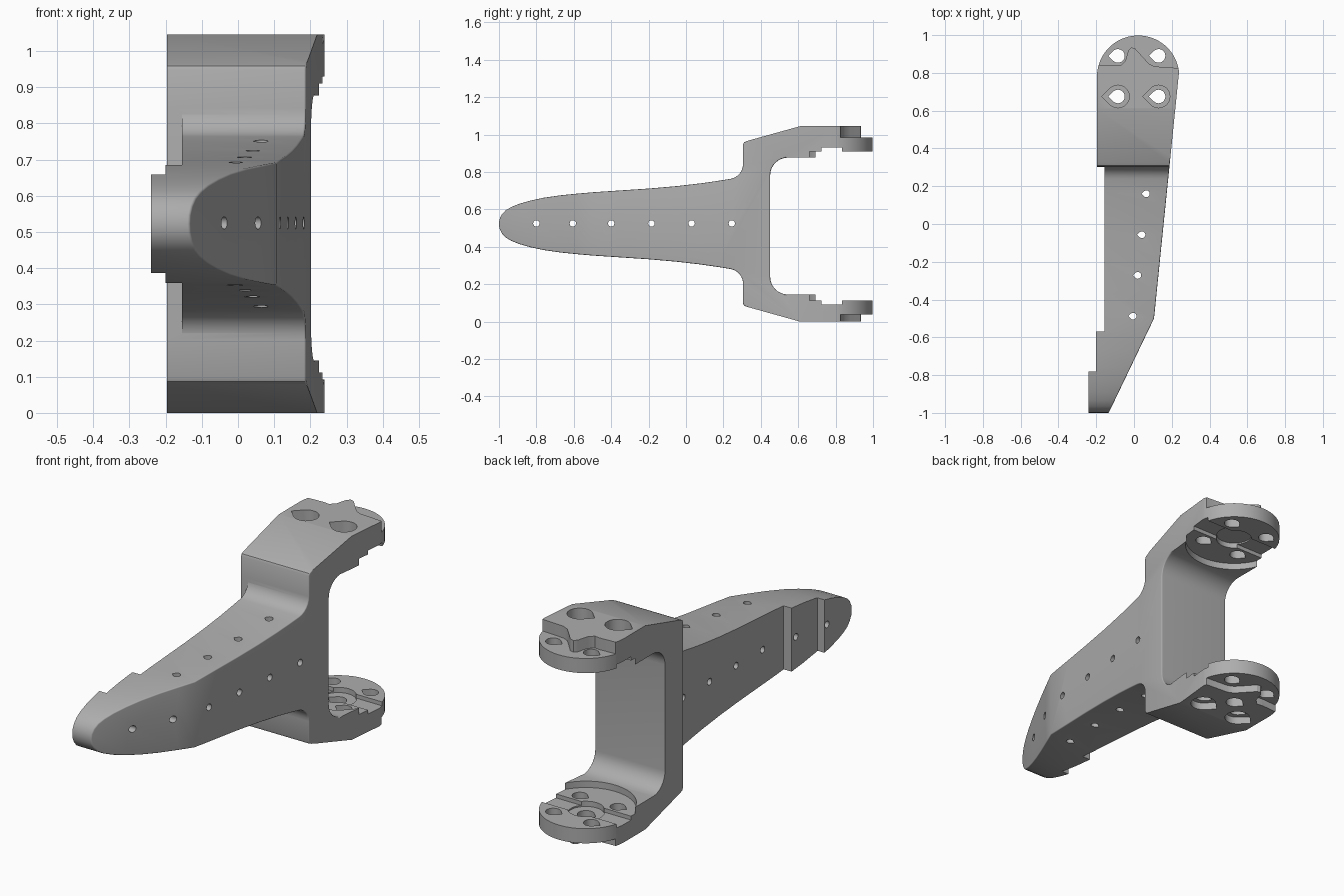
import bpy, bmesh, math
from mathutils import Vector

if "Cube" in bpy.data.objects:
    bpy.data.objects.remove(bpy.data.objects["Cube"], do_unlink=True)

grey = bpy.data.materials.new("matte grey")
grey.use_nodes = True
colour = (0.42, 0.42, 0.42, 1)
grey.diffuse_color = colour
grey.node_tree.nodes["Principled BSDF"].inputs["Base Color"].default_value = colour

DISC_X, DISC_Y = 0.022, 0.78


def right_x(y):
    """Slanted right flank, with a fold where the arm starts to taper."""
    return 0.106 + (y + 0.5) * (0.48 if y < -0.5 else 0.1015)


def to_object(name, bm):
    bmesh.ops.recalc_face_normals(bm, faces=bm.faces[:])
    mesh = bpy.data.meshes.new(name)
    bm.to_mesh(mesh)
    bm.free()
    mesh.materials.append(grey)
    obj = bpy.data.objects.new(name, mesh)
    bpy.context.collection.objects.link(obj)
    return obj


def prism(name, points, low, high, axis="z"):
    """Extrude a flat outline along z, or a (y, z) outline along x."""
    bm = bmesh.new()
    place = (lambda p, h: (p[0], p[1], h)) if axis == "z" else (lambda p, h: (h, p[0], p[1]))
    base = bm.faces.new([bm.verts.new(place(p, low)) for p in points])
    grown = bmesh.ops.extrude_face_region(bm, geom=[base])["geom"]
    move = Vector(place((0, 0), high - low))
    bmesh.ops.translate(bm, verts=[g for g in grown if isinstance(g, bmesh.types.BMVert)], vec=move)
    return to_object(name, bm)


def arc(cx, cy, r, start, end, steps):
    return [(cx + r * math.cos(math.radians(start + (end - start) * i / steps)),
             cy + r * math.sin(math.radians(start + (end - start) * i / steps)))
            for i in range(steps + 1)]


def circle(cx, cy, r, steps=32):
    return arc(cx, cy, r, 0, 360 - 360 / steps, steps - 1)


def teardrop(cx, cy, r):
    return arc(cx, cy, r, -135, 135, 18) + [(cx - 1.41 * r, cy)]


def combine(body, tool, operation="DIFFERENCE"):
    tool.hide_render = True
    mod = body.modifiers.new("cut", "BOOLEAN")
    mod.operation, mod.solver, mod.object = operation, "EXACT", tool
    bpy.context.view_layer.objects.active = body
    bpy.ops.object.modifier_apply(modifier=mod.name)
    bpy.data.objects.remove(tool, do_unlink=True)


# Side outline: arm, shoulders and open fork; heights are from the middle
MID, INNER_MID = 0.5225, 0.511
outer = [(-0.997, 0.025), (-0.985, 0.05), (-0.965, 0.072), (-0.935, 0.09), (-0.89, 0.108),
         (-0.83, 0.125), (-0.76, 0.14), (-0.67, 0.153), (-0.58, 0.162), (-0.5, 0.169),
         (-0.35, 0.179), (-0.2, 0.189), (-0.05, 0.202), (0.08, 0.217), (0.17, 0.23)]
outer += arc(0.225, 0.32, 0.08, -80, 0, 6)
outer += [(0.305, 0.425), (0.31, 0.436), (0.325, 0.443), (0.61, MID), (1.1, MID)]
inner = [(1.1, 0.366), (0.6, 0.366)] + arc(0.545, 0.271, 0.095, 90, 180, 8)
top = [(y, MID + h) for y, h in outer] + [(y, INNER_MID + h) for y, h in inner]
bottom = [(y, INNER_MID - h) for y, h in reversed(inner)]
bottom += [(y, MID - h) for y, h in reversed(outer)]
profile = [(-1.0, MID)] + top + bottom

# Bracket body, with rounded edges along the right flank
bm = bmesh.new()
left = [bm.verts.new((-0.24, y, z)) for y, z in profile]
right = [bm.verts.new((right_x(y), y, z)) for y, z in profile]
bm.faces.new(left)
cap = bm.faces.new(right)
count = len(profile)
for i in range(count):
    j = (i + 1) % count
    bm.faces.new((left[i], left[j], right[j], right[i]))
fold = [v for v in right if abs(v.co.y + 0.5) < 1e-4]
bmesh.utils.face_split(cap, fold[0], fold[1])
bmesh.ops.recalc_face_normals(bm, faces=bm.faces[:])
flank = set(right)
rounded = [e for e in bm.edges if set(e.verts) <= flank and set(e.verts) != set(fold)
           and max(v.co.y for v in e.verts) < 0.56]
bmesh.ops.bevel(bm, geom=rounded, offset=0.04, segments=5, profile=0.5,
                affect="EDGES", clamp_overlap=True)
bracket = to_object("fork_bracket", bm)

# Plan outline: stepped left side and round fork ends
plan = [(0.5, -1.1), (0.5, DISC_Y)] + arc(DISC_X, DISC_Y, 0.218, 0, 180, 36)
plan += [(-0.196, 0.303), (-0.155, 0.303), (-0.155, -0.57), (-0.2, -0.57),
         (-0.2, -0.78), (-0.3, -0.78), (-0.3, -1.1)]
combine(bracket, prism("plan_cutter", plan, -0.1, 1.2), "INTERSECT")

# Round clearance, cross channel and hub recess inside the fork
combine(bracket, prism("clearance_cutter", circle(DISC_X, DISC_Y, 0.235, 64), 0.112, 0.91))
channel = [(-0.4, 0.725), (0.4, 0.725), (0.4, 0.835), (-0.4, 0.835)]
combine(bracket, prism("channel_cutter", channel, 0.092, 0.93))
combine(bracket, prism("hub_cutter", circle(DISC_X, DISC_Y, 0.085), 0.085, 0.937))
combine(bracket, prism("hub_hole_cutter", teardrop(DISC_X, DISC_Y, 0.04), -0.1, 0.5))

# Wavy ledges on the outer faces of both fork ends
wave = [(-0.4, 0.85), (-0.18, 0.838), (-0.1, 0.842), (-0.07, 0.838), (-0.045, 0.865),
        (-0.03, 0.92), (-0.015, 0.935), (0.005, 0.93), (0.05, 0.88), (0.08, 0.848),
        (0.11, 0.834), (0.24, 0.825), (0.4, 0.815), (0.4, 1.2), (-0.4, 1.2)]
outer_ranges = ((0.985, 1.2), (-0.1, 0.037))
for low, high in outer_ranges:
    combine(bracket, prism("ledge_cutter", wave, low, high))

# Screw holes through the fork ends, the front pair counterbored
for x in (-0.085, 0.13):
    for y in (0.675, 0.89):
        combine(bracket, prism("screw_cutter", teardrop(x, y, 0.036), -0.1, 1.2))
    for low, high in outer_ranges:
        combine(bracket, prism("counterbore_cutter", teardrop(x, 0.675, 0.06), low, high))

# Small holes along the arm, crosswise and vertical
for y in (-0.8, -0.605, -0.4, -0.185, 0.03, 0.245):
    combine(bracket, prism("cross_hole_cutter", circle(y, 0.525, 0.017, 20), -0.4, 0.4, "x"))
for x, y in ((0.065, 0.16), (0.042, -0.057), (0.02, -0.272), (-0.005, -0.488)):
    combine(bracket, prism("vertical_hole_cutter", teardrop(x, y, 0.018), -0.1, 1.2))

# Smooth the curves, keep the hard edges
bpy.ops.object.select_all(action="DESELECT")
bracket.select_set(True)
bpy.context.view_layer.objects.active = bracket
bpy.ops.object.shade_smooth_by_angle(angle=math.radians(30))
